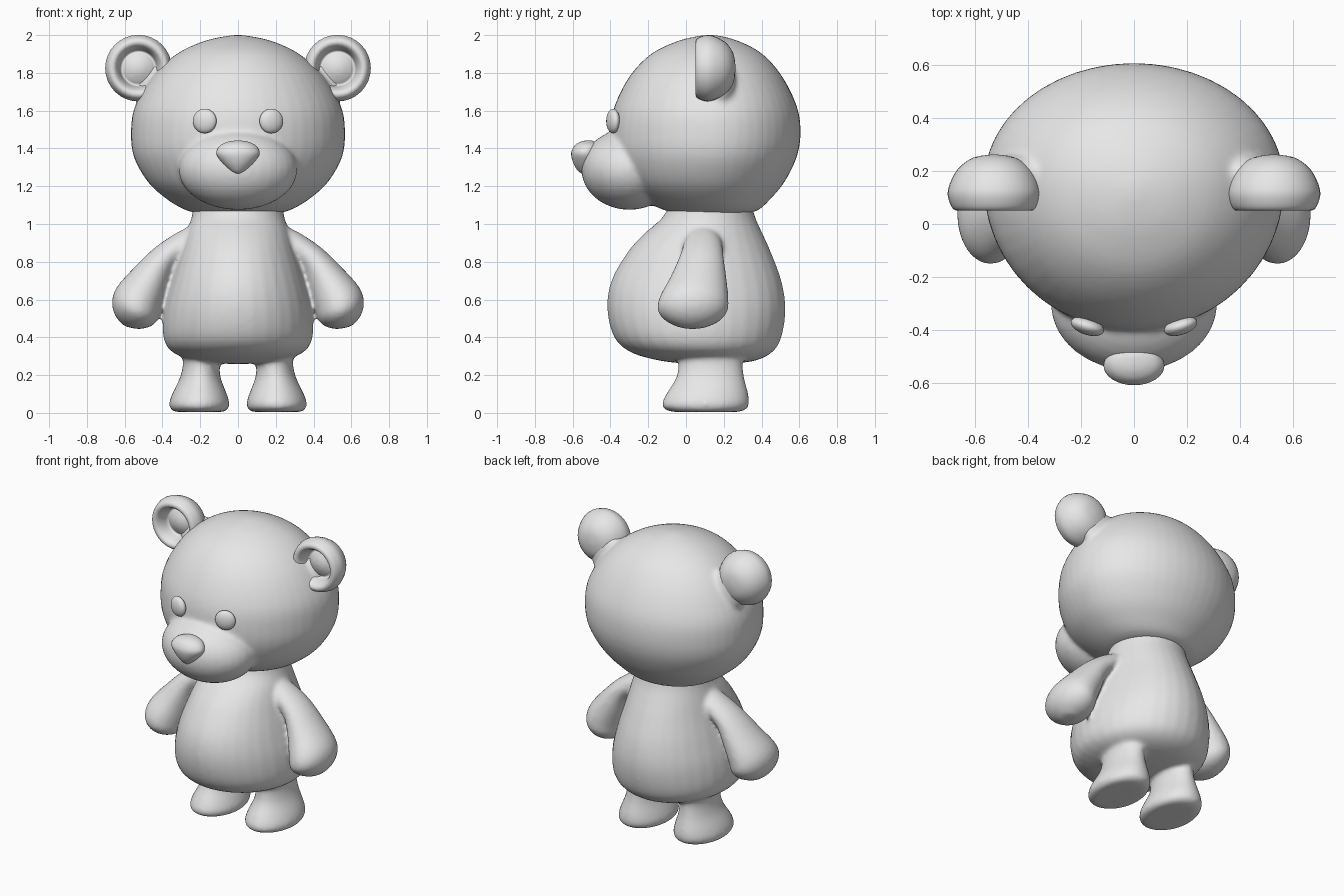
import bpy, bmesh
from math import cos, sin, pi, radians
from mathutils import Matrix, Vector

cube = bpy.data.objects.get("Cube")
if cube:
    bpy.data.objects.remove(cube, do_unlink=True)

grey = bpy.data.materials.new("plain_grey")
grey.use_nodes = True
grey.diffuse_color = (0.8, 0.8, 0.8, 1)
grey.node_tree.nodes["Principled BSDF"].inputs["Base Color"].default_value = (0.8, 0.8, 0.8, 1)


def resample(rows, steps=4):
    """Smooth curve through every row of ring settings."""
    out = []
    for i in range(len(rows) - 1):
        a, b = rows[max(i - 1, 0)], rows[i]
        c, d = rows[i + 1], rows[min(i + 2, len(rows) - 1)]
        for k in range(steps):
            t = k / steps
            out.append([q + 0.5 * t * (r - p + t * (2*p - 5*q + 4*r - s + t * (3*(q - r) + s - p)))
                        for p, q, r, s in zip(a, b, c, d)])
    return out + [list(rows[-1])]


def skin(bm, rings):
    """Closed surface through rings of points."""
    loops = [[bm.verts.new(p) for p in ring] for ring in rings]
    n = len(loops[0])
    faces = [bm.faces.new((lo[i], lo[(i + 1) % n], hi[(i + 1) % n], hi[i]))
             for lo, hi in zip(loops, loops[1:]) for i in range(n)]
    faces += [bm.faces.new(loops[0]), bm.faces.new(loops[-1])]
    bmesh.ops.recalc_face_normals(bm, faces=faces)


def loft(bm, rows, side=1, middle=0.5, n=32):
    """Rows are (x, z, half width, front y, back y, tilt in degrees)."""
    rings = []
    for x, z, w, front, back, tilt in resample(rows):
        mid, t, ring = front + (back - front) * middle, radians(tilt), []
        for i in range(n):
            a = 2 * pi * i / n
            depth = back - mid if sin(a) > 0 else mid - front
            ring.append((side * (x + w * cos(a) * cos(t)), mid + depth * sin(a), z + w * cos(a) * sin(t)))
        rings.append(ring)
    skin(bm, rings)


def ball(bm, centre, radii, turn=0):
    m = Matrix.Translation(centre) @ Matrix.Rotation(turn, 4, 'Z') @ Matrix.Diagonal((*radii, 1))
    bmesh.ops.create_uvsphere(bm, u_segments=32, v_segments=18, radius=1, matrix=m)


def finish(name, bm, blend=0):
    """Make the object; blend fuses overlapping volumes with soft joins."""
    mesh = bpy.data.meshes.new(name)
    bm.to_mesh(mesh)
    bm.free()
    mesh.materials.append(grey)
    mesh.polygons.foreach_set("use_smooth", [True] * len(mesh.polygons))
    obj = bpy.data.objects.new(name, mesh)
    bpy.context.collection.objects.link(obj)
    if blend:
        fuse = obj.modifiers.new("fuse", 'REMESH')
        fuse.mode, fuse.voxel_size, fuse.use_smooth_shade = 'VOXEL', 0.013, True
        soft = obj.modifiers.new("soften", 'SMOOTH')
        soft.factor, soft.iterations = 0.5, blend
    return obj


# Body: torso, arms and legs fused together
torso = [(0, .26, .06, .02, .22, 0), (0, .275, .22, -.13, .36, 0), (0, .32, .345, -.29, .455, 0),
         (0, .4, .395, -.38, .505, 0), (0, .55, .39, -.417, .527, 0), (0, .7, .352, -.395, .505, 0),
         (0, .85, .305, -.31, .45, 0), (0, .95, .275, -.22, .405, 0), (0, 1.04, .245, -.12, .365, 0),
         (0, 1.14, .23, -.08, .34, 0)]
arm = [(.2, .95, .06, .02, .16, 50), (.28, .9, .07, -.01, .19, 50), (.385, .825, .075, -.035, .2, 42),
       (.465, .71, .105, -.085, .215, 32), (.525, .61, .13, -.14, .225, 24),
       (.545, .54, .13, -.15, .22, 20), (.555, .485, .098, -.1, .17, 16), (.562, .45, .04, -.02, .09, 12)]
leg = [(.205, .005, .13, -.07, .28, 0), (.205, .02, .152, -.115, .32, 0), (.205, .05, .16, -.127, .335, 0),
       (.204, .1, .145, -.105, .33, 0), (.2, .18, .11, -.055, .31, 0), (.195, .25, .097, -.04, .3, 0),
       (.19, .33, .1, -.04, .3, 0), (.18, .4, .09, -.02, .26, 0)]
bm = bmesh.new()
loft(bm, torso)
for side in (1, -1):
    loft(bm, arm, side)
    loft(bm, leg, side)
finish("body", bm, 10)

# Head: skull, muzzle and ear roots fused together
skull = [(0, 1.055, .2, -.04, .32, 0), (0, 1.075, .28, -.12, .385, 0), (0, 1.13, .375, -.23, .445, 0),
         (0, 1.22, .475, -.335, .52, 0), (0, 1.35, .55, -.39, .585, 0), (0, 1.48, .567, -.402, .607, 0),
         (0, 1.62, .547, -.38, .588, 0), (0, 1.78, .455, -.3, .51, 0), (0, 1.9, .325, -.185, .405, 0),
         (0, 1.97, .175, -.04, .275, 0), (0, 2.0, .03, .09, .16, 0)]
bm = bmesh.new()
loft(bm, skull, middle=0.55, n=48)
ball(bm, (0, -.3, 1.29), (.315, .255, .215))
for side in (1, -1):
    ball(bm, (side * .43, .19, 1.74), (.14, .075, .14))
finish("head", bm, 10)

# Ears: round cups with a hollow front and a raised inner pad; rows are (radius, y)
cup = [(.01, .262), (.08, .25), (.14, .205), (.175, .13), (.168, .08), (.15, .053), (.125, .055),
       (.105, .09), (.092, .135), (.07, .125), (.035, .11), (.005, .105)]
for side, label in ((1, "left"), (-1, "right")):
    bm = bmesh.new()
    skin(bm, [[(side * .527 + r * cos(a), y, 1.825 + r * sin(a))
               for a in (2 * pi * i / 32 for i in range(32))] for r, y in resample(cup, 3)])
    finish(label + "_ear", bm)

    # Eyes: flattened beads following the face
    bm = bmesh.new()
    ball(bm, (side * .176, -.386, 1.545), (.065, .032, .065), side * radians(18))
    finish(label + "_eye", bm)

# Nose: rounded triangle
nose = [(0, 1.268, .015, -.555, -.52, 0), (0, 1.285, .045, -.575, -.48, 0), (0, 1.325, .085, -.598, -.46, 0),
        (0, 1.375, .115, -.608, -.46, 0), (0, 1.415, .095, -.59, -.46, 0), (0, 1.435, .055, -.56, -.48, 0),
        (0, 1.442, .012, -.53, -.5, 0)]
bm = bmesh.new()
loft(bm, nose)
finish("nose", bm)
